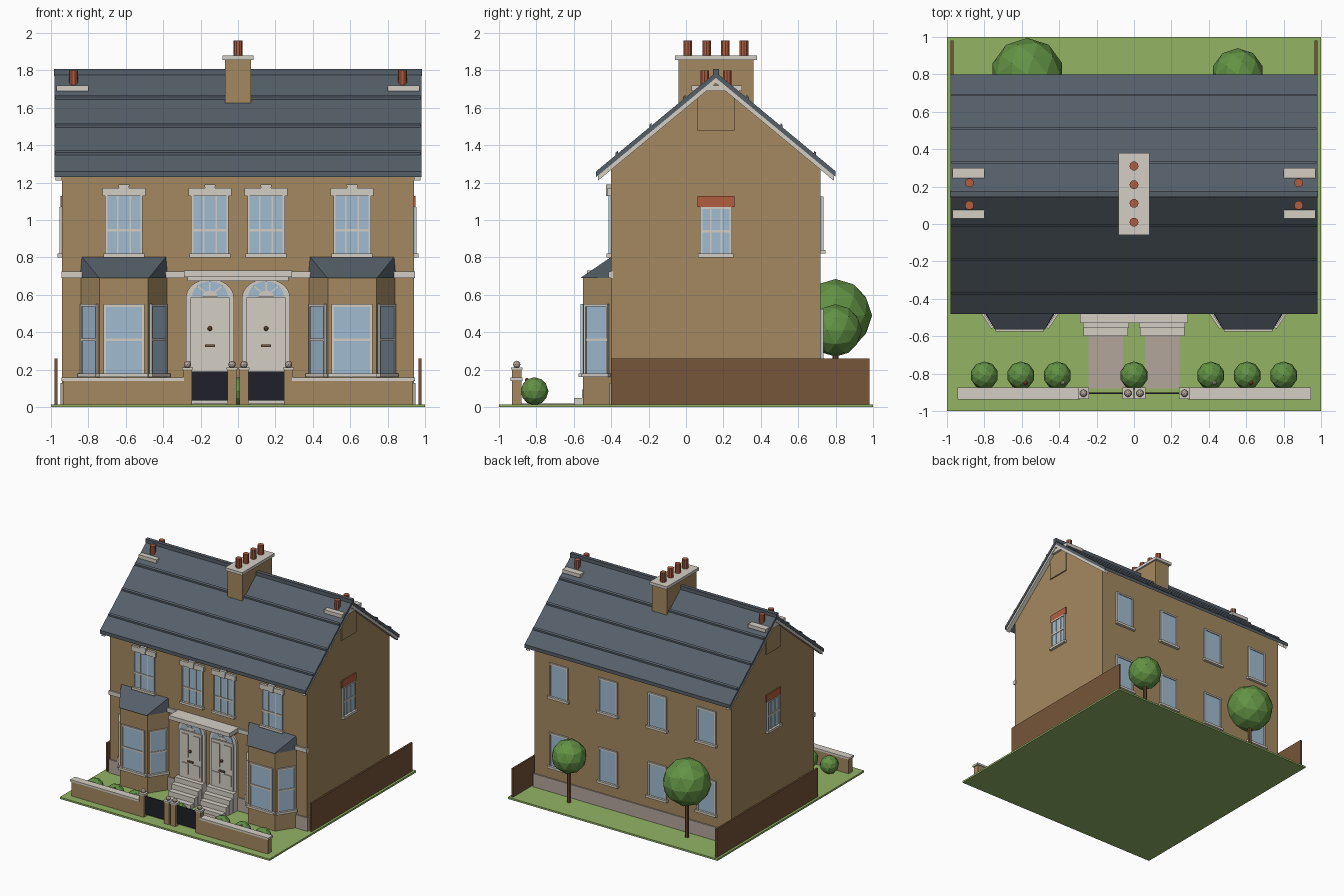
import bpy, bmesh
from math import radians, pi, sin, cos, atan2
from mathutils import Matrix, Vector

old = bpy.data.objects.get("Cube")
if old:
    bpy.data.objects.remove(old)


def material(name, r, g, b):
    m = bpy.data.materials.new(name)
    m.use_nodes = True
    col = [(c / 255) ** 2.2 for c in (r, g, b)] + [1]
    m.diffuse_color = col
    m.node_tree.nodes["Principled BSDF"].inputs["Base Color"].default_value = col
    return m


BRICK = material("tan brick", 162, 135, 96)
SLATE = material("slate", 86, 95, 104)
STONE = material("pale stone", 211, 205, 195)
GLASS = material("window glass", 160, 187, 208)
GRASS = material("grass", 146, 178, 101)
LEAF = material("foliage", 98, 145, 70)
CLAY = material("terracotta", 176, 94, 66)
WOOD = material("dark wood", 117, 85, 60)
IRON = material("black iron", 36, 37, 46)
PAVING = material("paving", 178, 164, 154)


def finish(name, mat, bm):
    me = bpy.data.meshes.new(name)
    bmesh.ops.recalc_face_normals(bm, faces=bm.faces)
    bm.to_mesh(me)
    bm.free()
    me.materials.append(mat)
    ob = bpy.data.objects.new(name, me)
    bpy.context.collection.objects.link(ob)
    return ob


def hull(name, mat, pts, frame=Matrix()):
    bm = bmesh.new()
    for p in pts:
        bm.verts.new(frame @ Vector(p))
    bmesh.ops.convex_hull(bm, input=bm.verts)
    bmesh.ops.dissolve_limit(bm, angle_limit=radians(1), verts=bm.verts, edges=bm.edges)
    return finish(name, mat, bm)


def box(name, mat, x0, x1, y0, y1, z0, z1, frame=Matrix()):
    return hull(name, mat, [(x, y, z) for x in (x0, x1) for y in (y0, y1) for z in (z0, z1)], frame)


def prism(name, mat, profile, d0, d1, frame=Matrix()):
    """Extrude a (u, z) profile through depth d0..d1."""
    return hull(name, mat, [(u, d, z) for u, z in profile for d in (d0, d1)], frame)


def cylinder(name, mat, x, y, z0, z1, r, sides=10):
    ring = [(x + r * cos(2 * pi * i / sides), y + r * sin(2 * pi * i / sides)) for i in range(sides)]
    return hull(name, mat, [(a, b, z) for a, b in ring for z in (z0, z1)])


def ball(name, mat, x, y, z, r, detail=2):
    bm = bmesh.new()
    bmesh.ops.create_icosphere(bm, subdivisions=detail, radius=r, matrix=Matrix.Translation((x, y, z)))
    return finish(name, mat, bm)


def wall_frame(x, y, degrees):
    """Local x runs along the wall, local -y points out of it."""
    return Matrix.Translation((x, y, 0)) @ Matrix.Rotation(radians(degrees), 4, "Z")


def window(name, f, half, z0, z1, bars, rail, edge=0.012, sill=0.01):
    box(name + "_glass", GLASS, -half, half, -0.006, 0.01, z0, z1, f)
    for s in (-1, 1):
        box(name + "_jamb", STONE, s * half, s * (half - edge), -0.014, 0.01, z0, z1, f)
    box(name + "_head", STONE, -half, half, -0.014, 0.01, z1 - edge, z1, f)
    box(name + "_sill", STONE, -half - sill, half + sill, -0.025, 0.01, z0 - 0.02, z0, f)
    for u in bars:
        box(name + "_bar", STONE, u - 0.004, u + 0.004, -0.011, 0, z0, z1, f)
    if rail:
        box(name + "_rail", STONE, -half, half, -0.012, 0, rail - 0.007, rail + 0.007, f)


# Ground and main walls
box("lawn", GRASS, -1, 1, -1, 1, 0, 0.015)
SIDE = wall_frame(0, 0, 90)
RIDGE_Y, RIDGE_Z, PITCH = 0.16, 1.79, 0.827


def slope(dist, lift=0):
    return RIDGE_Z - PITCH * dist + lift


eave = slope(0.56, -0.035)
prism("house_walls", BRICK, [(-0.4, 0.01), (0.72, 0.01), (0.72, eave), (RIDGE_Y, slope(0, -0.035)),
                             (-0.4, eave)], -0.94, 0.94, SIDE)
box("plinth", PAVING, -0.95, 0.95, -0.41, 0.73, 0.01, 0.13)
box("string_course", STONE, -0.945, 0.945, -0.415, -0.39, 0.69, 0.725)

# Roof: slabs, raised courses, bargeboards, ridge
for s in (-1, 1):
    def strip(name, mat, a, b, lo, hi, x0, x1):
        prism(name, mat, [(RIDGE_Y + s * d, slope(d, h)) for d in (a, b) for h in (lo, hi)], x0, x1, SIDE)

    strip("roof_slope", SLATE, 0, 0.64, -0.03, 0, -0.98, 0.98)
    for d in (0.17, 0.35, 0.53):
        strip("roof_course", SLATE, d - 0.006, d + 0.006, -0.01, 0.014, -0.975, 0.975)
    for e in (-1, 1):
        strip("bargeboard", STONE, 0, 0.63, -0.058, -0.025, e * 0.94, e * 0.975)
box("ridge_cap", SLATE, -0.985, 0.985, RIDGE_Y - 0.016, RIDGE_Y + 0.016, 1.77, 1.808)

# Chimneys
box("central_chimney", BRICK, -0.07, 0.07, -0.04, 0.36, 1.5, 1.86)
box("central_chimney_cap", STONE, -0.083, 0.083, -0.06, 0.38, 1.855, 1.88)
for i in range(4):
    cylinder("chimney_pot", CLAY, 0, 0.01 + 0.1 * i, 1.87, 1.96, 0.024)
for s in (-1, 1):
    box("end_chimney", BRICK, s * 0.82, s * 0.95, 0.06, 0.26, 1.48, 1.7)
    box("end_chimney_cap", STONE, s * 0.8, s * 0.97, 0.03, 0.3, 1.69, 1.72)
    for y in (0.1, 0.22):
        cylinder("end_chimney_pot", CLAY, s * 0.88, y, 1.7, 1.8, 0.024)

# Upper front windows with stone lintels and keystones
for x in (-0.61, -0.15, 0.15, 0.61):
    f = wall_frame(x, -0.4, 0)
    window("upper_window", f, 0.1, 0.82, 1.14, (-0.034, 0.034), 0.945)
    box("lintel", STONE, -0.115, 0.115, -0.02, 0.01, 1.13, 1.172, f)
    prism("keystone", STONE, [(-0.02, 1.13), (0.02, 1.13), (0.03, 1.19), (-0.03, 1.19)], -0.028, 0.01, f)

# Gable windows and back windows
for s in (-1, 1):
    f = wall_frame(s * 0.94, 0.16, s * 90)
    window("gable_window", f, 0.085, 0.82, 1.07, (-0.028, 0.028), 0.94)
    box("gable_lintel", CLAY, -0.098, 0.098, -0.01, 0.01, 1.07, 1.13, f)
for x in (-0.705, -0.235, 0.235, 0.705):
    for z in (0.24, 0.84):
        window("back_window", wall_frame(x, 0.72, 180), 0.09, z, z + 0.285, (), 0, 0.014)

# Bays
for x in (-0.61, 0.61):
    plan = [(-0.23, -0.4), (-0.13, -0.55), (0.13, -0.55), (0.23, -0.4)]
    f = Matrix.Translation((x, 0, 0))
    hull("bay_walls", BRICK, [(a, b, z) for a, b in plan for z in (0.01, 0.69)], f)
    eaves = [(a * 1.02, b if b > -0.5 else b - 0.015, 0.69) for a, b in plan]
    hull("bay_roof", SLATE, eaves + [(-0.23, -0.39, 0.81), (0.23, -0.39, 0.81)], f)
    window("bay_front_window", wall_frame(x, -0.55, 0), 0.11, 0.18, 0.55, (), 0.36, 0.014, 0.02)
    turn = atan2(0.15, 0.1) * 180 / pi
    for s in (-1, 1):
        window("bay_side_window", wall_frame(x + s * 0.18, -0.475, s * turn), 0.077, 0.18, 0.55, (), 0.36, 0.012)

# Doors, fanlights, steps and paths
box("porch_canopy", STONE, -0.29, 0.29, -0.53, -0.39, 0.695, 0.73)
box("canopy_moulding", STONE, -0.27, 0.27, -0.49, -0.39, 0.675, 0.695)


def arch(r, h, z):
    return [(r * cos(pi * i / 16), z + h * sin(pi * i / 16)) for i in range(17)]


for x in (-0.15, 0.15):
    f = wall_frame(x, -0.4, 0)
    prism("door_surround", STONE, [(-0.128, 0.1), (0.128, 0.1)] + arch(0.128, 0.1, 0.585), -0.02, 0.01, f)
    prism("fanlight", GLASS, arch(0.095, 0.08, 0.592), -0.026, 0, f)
    for a in (45, 90, 135):
        c, s = cos(radians(a)), sin(radians(a))
        prism("fanlight_bar", STONE, [(k * 0.095 * c + j * s, 0.592 + k * 0.08 * s - j * c)
                                      for k in (0, 1) for j in (-0.004, 0.004)], -0.03, 0, f)
    prism("fanlight_hub", STONE, arch(0.04, 0.03, 0.592), -0.03, 0, f)
    box("door", STONE, -0.105, 0.105, -0.03, 0, 0.18, 0.585, f)
    for s in (-1, 1):
        for z0, z1 in ((0.215, 0.31), (0.36, 0.56)):
            box("door_panel", STONE, s * 0.022, s * 0.088, -0.036, 0, z0, z1, f)
    ball("door_knob", WOOD, x, -0.44, 0.42, 0.013, 2)
    box("letter_plate", WOOD, -0.026, 0.026, -0.04, 0, 0.322, 0.336, f)
    for i in range(4):
        w = 0.115 + 0.004 * (i + 1)
        box("step", STONE, x - w, x + w, -0.6 + 0.045 * i, -0.39, 0.01, 0.05 + 0.043 * i)
    box("path", PAVING, x - 0.092, x + 0.092, -0.88, -0.58, 0.01, 0.02)
    box("gate", IRON, x - 0.095, x + 0.095, -0.909, -0.901, 0.035, 0.19)

# Front garden wall, piers, side fences
for s in (-1, 1):
    box("garden_wall", BRICK, s * 0.29, s * 0.935, -0.93, -0.88, 0.01, 0.142)
    box("wall_coping", STONE, s * 0.29, s * 0.945, -0.937, -0.873, 0.14, 0.157)
    box("side_fence", WOOD, s * 0.965, s * 0.98, -0.4, 0.98, 0.01, 0.26)
    for x in (s * 0.27, s * 0.032):
        box("gate_pier", BRICK, x - 0.024, x + 0.024, -0.93, -0.88, 0.01, 0.2)
        box("pier_cap", STONE, x - 0.029, x + 0.029, -0.935, -0.875, 0.2, 0.213)
        ball("pier_finial", PAVING, x, -0.905, 0.228, 0.02)

# Shrubs, flowers and trees
for x in (-0.8, -0.605, -0.41, 0, 0.41, 0.605, 0.8):
    shrub = ball("shrub", LEAF, x, -0.81, 0.085, 0.075)
for x, m in ((-0.58, CLAY), (-0.38, STONE), (0.625, CLAY), (0.43, STONE)):
    ball("flower", m, x, -0.85, 0.145, 0.012, 1)
for x, z, r in ((-0.57, 0.49, 0.195), (0.555, 0.41, 0.14)):
    cylinder("tree_trunk", WOOD, x, 0.8, 0.01, z, 0.016, 8)
    ball("tree_crown", LEAF, x, 0.8, z, r)
